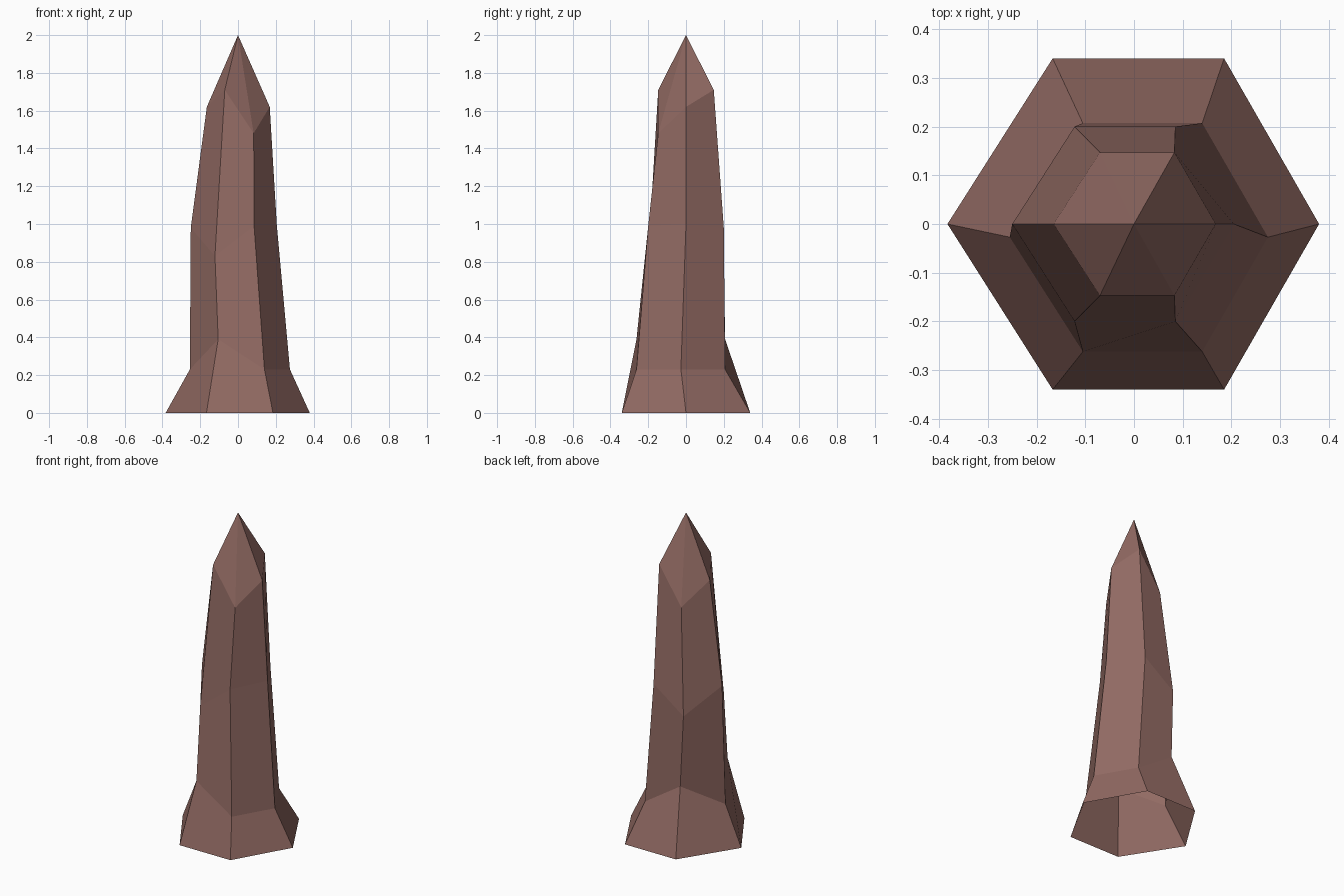
import bpy, bmesh

if "Cube" in bpy.data.objects:
    bpy.data.objects.remove(bpy.data.objects["Cube"])

# Hexagonal rings, counter-clockwise from the right corner:
# right, back right, back left, left, front left, front right
base = [(.38, 0, 0), (.185, .34, 0), (-.167, .34, 0),
        (-.383, 0, 0), (-.167, -.34, 0), (.185, -.34, 0)]
collar = [(.275, -.027, .23), (.14, .207, .23), (-.105, .207, .39),
          (-.255, -.027, .23), (-.105, -.262, .39), (.14, -.262, .23)]
waist = [(.205, 0, 1.0), (.085, .2, .98), (-.122, .2, .83),
         (-.25, 0, .98), (-.122, -.2, .83), (.085, -.2, .99)]
shoulder = [(.168, 0, 1.62), (.083, .147, 1.71), (-.07, .147, 1.48),
            (-.165, 0, 1.62), (-.07, -.147, 1.71), (.083, -.147, 1.48)]

bm = bmesh.new()
rings = [[bm.verts.new(p) for p in r] for r in (base, collar, waist, shoulder)]

# Walls between neighbouring rings (the underside stays open)
for lo, hi in zip(rings, rings[1:]):
    for i in range(6):
        j = (i + 1) % 6
        bm.faces.new((lo[i], lo[j], hi[j], hi[i]))

# Pointed tip
apex = bm.verts.new((0, 0, 2))
for i in range(6):
    bm.faces.new((rings[-1][i], rings[-1][(i + 1) % 6], apex))

mesh = bpy.data.meshes.new("crystal_spire")
bm.to_mesh(mesh)
bm.free()

# Single brown stone colour
stone = bpy.data.materials.new("reddish brown stone")
stone.diffuse_color = (.29, .146, .126, 1)
stone.use_nodes = True
stone.node_tree.nodes["Principled BSDF"].inputs["Base Color"].default_value = stone.diffuse_color
mesh.materials.append(stone)

spire = bpy.data.objects.new("crystal_spire", mesh)
bpy.context.collection.objects.link(spire)
